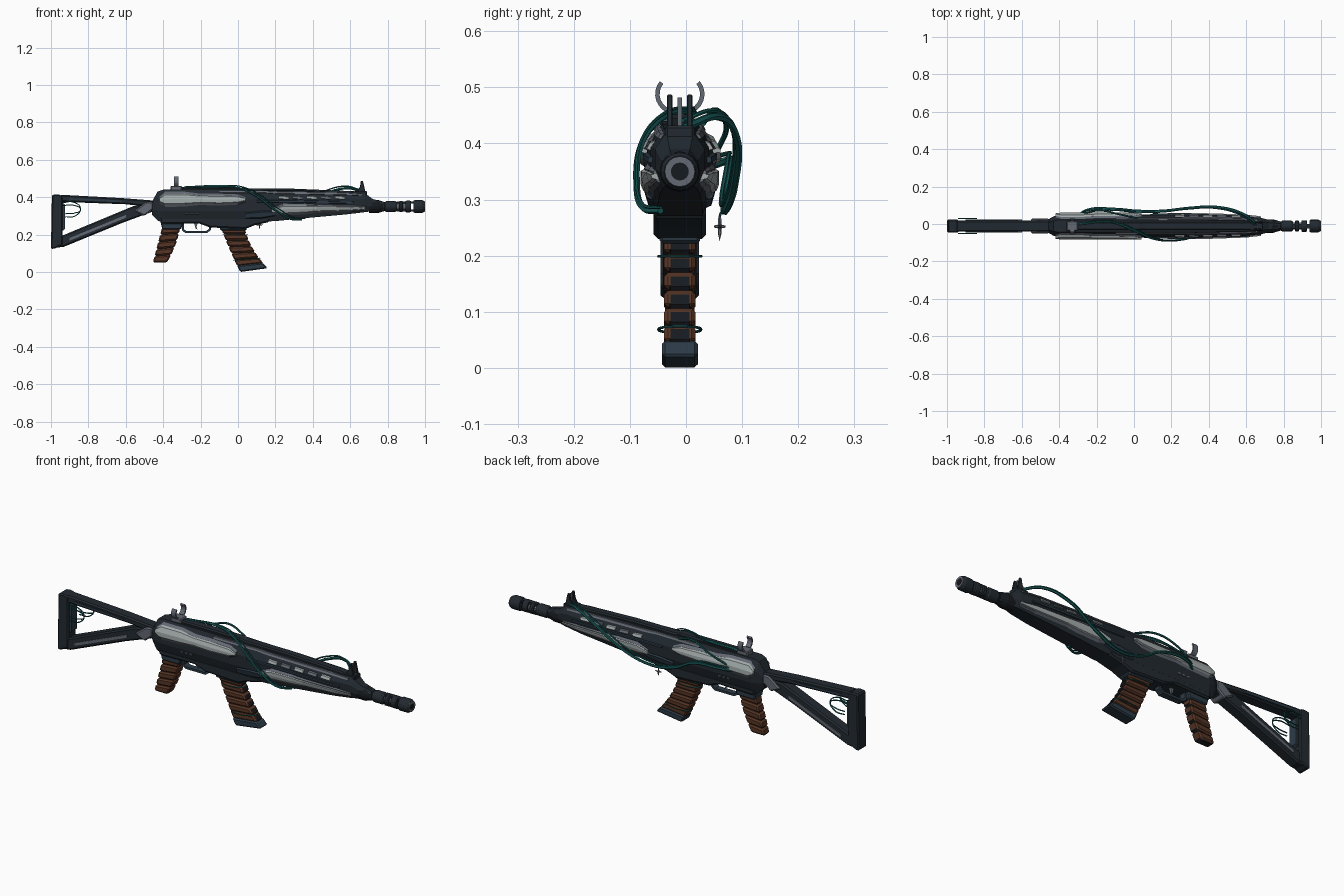
import bpy, bmesh, math

cube = bpy.data.objects.get("Cube")
if cube:
    bpy.data.objects.remove(cube)

CY = -0.011   # mid plane of the body
BZ = 0.35     # barrel axis height


def material(name, rgb):
    m = bpy.data.materials.new(name)
    m.use_nodes = True
    m.diffuse_color = (*rgb, 1)
    m.node_tree.nodes["Principled BSDF"].inputs["Base Color"].default_value = (*rgb, 1)
    return m


DARK = material("dark steel", (0.016, 0.023, 0.030))
BLACK = material("black metal", (0.008, 0.010, 0.013))
BLUE = material("blue steel", (0.025, 0.043, 0.062))
GREY = material("mid grey", (0.125, 0.14, 0.17))
LIGHT = material("pale grey", (0.36, 0.40, 0.40))
BROWN = material("brown wrap", (0.095, 0.036, 0.019))
TEAL = material("teal cable", (0.009, 0.10, 0.098))


def make(name, bm, mat, bevel=0):
    bmesh.ops.recalc_face_normals(bm, faces=bm.faces)
    me = bpy.data.meshes.new(name)
    bm.to_mesh(me)
    bm.free()
    me.materials.append(mat)
    ob = bpy.data.objects.new(name, me)
    bpy.context.collection.objects.link(ob)
    if bevel:
        mod = ob.modifiers.new("bevel", "BEVEL")
        mod.width = bevel
        mod.segments = 1
    return ob


def loft(name, rings, mat, bevel=0, closed=True):
    """Skin a row of equal rings and cap both ends."""
    bm = bmesh.new()
    rows = [[bm.verts.new(p) for p in r] for r in rings]
    n = len(rows[0])
    for a, b in zip(rows, rows[1:]):
        for i in range(n):
            bm.faces.new((a[i], a[(i + 1) % n], b[(i + 1) % n], b[i]))
    if closed:
        bm.faces.new(rows[0])
        bm.faces.new(rows[-1])
    return make(name, bm, mat, bevel)


def prism(name, pts, y0, y1, mat, bevel=0):
    """Side outline in x and z, pushed across y relative to the mid plane."""
    return loft(name, [[(x, CY + y, z) for x, z in pts] for y in (y0, y1)], mat, bevel)


def box(name, x0, x1, y0, y1, z0, z1, mat, bevel=0):
    return prism(name, [(x0, z0), (x1, z0), (x1, z1), (x0, z1)], y0, y1, mat, bevel)


def lathe(name, profile, mat, n=16):
    rings = [[(x, CY + r * math.cos(math.tau * i / n), BZ + r * math.sin(math.tau * i / n))
              for i in range(n)] for x, r in profile]
    return loft(name, rings, mat)


def cable(name, pts, radius, mat=TEAL, cyclic=False):
    cu = bpy.data.curves.new(name, "CURVE")
    cu.dimensions = "3D"
    cu.bevel_depth = radius
    cu.bevel_resolution = 1
    cu.resolution_u = 8
    cu.use_fill_caps = True
    sp = cu.splines.new("BEZIER")
    sp.bezier_points.add(len(pts) - 1)
    sp.use_cyclic_u = cyclic
    for bp, p in zip(sp.bezier_points, pts):
        bp.co = p
        bp.handle_left_type = bp.handle_right_type = "AUTO"
    cu.materials.append(mat)
    ob = bpy.data.objects.new(name, cu)
    bpy.context.collection.objects.link(ob)
    bpy.ops.object.select_all(action="DESELECT")
    ob.select_set(True)
    bpy.context.view_layer.objects.active = ob
    bpy.ops.object.convert(target="MESH")
    bpy.ops.object.shade_smooth_by_angle()


# Main body: x, top, bottom, half width
STATIONS = [(-.46, .375, .305, .035), (-.43, .43, .275, .052), (-.40, .44, .265, .058),
            (.02, .44, .265, .059), (.2, .435, .272, .058), (.33, .435, .285, .058),
            (.58, .428, .308, .052), (.68, .42, .32, .044), (.72, .39, .325, .033), (.78, .375, .328, .025)]


def half(st):
    x, top, bot, w = st
    h = top - bot
    return [(w * .55, top), (w, top - .3 * h), (w, bot + .35 * h), (w * .7, bot)]


rings = []
for st in STATIONS:
    hp = half(st)
    rings.append([(st[0], CY + y, z) for y, z in hp] + [(st[0], CY - y, z) for y, z in reversed(hp)])
loft("body_shell", rings, DARK)


def surface(x, z):
    """Half width of the body at x and z."""
    for a, b in zip(STATIONS, STATIONS[1:]):
        if a[0] <= x <= b[0]:
            f = (x - a[0]) / (b[0] - a[0])
            hp = half([p + (q - p) * f for p, q in zip(a, b)])
            for (y0, z0), (y1, z1) in zip(hp, hp[1:]):
                if z1 <= z <= z0:
                    return y0 + (y1 - y0) * (z0 - z) / (z0 - z1)
            return hp[0][0] if z > hp[0][1] else hp[-1][0]


def plate(name, spans, t, mat):
    """Raised panel that hugs the body on both sides; spans are x, low z, high z."""
    for side, s in (("left", 1), ("right", -1)):
        rows = []
        for i, (x, lo, hi) in enumerate(spans):
            row = []
            for f in (0, .15, .5, .85, 1):
                z = lo + (hi - lo) * f
                lift = t if 0 < f < 1 else 0
                row.append((x, CY + s * (surface(x, z) + lift), z))
            mid = (lo + hi) / 2
            rows.append(row + [(x, CY + s * (surface(x, mid) - .008), mid)])
        loft(f"{name}_{side}", rows, mat)


rear = [(-.42, .375, .395), (-.39, .355, .422), (-.28, .358, .422), (-.2, .366, .412),
        (-.1, .362, .412), (0, .368, .408), (.04, .383, .393)]
plate("receiver_panel", rear, .014, LIGHT)
plate("receiver_panel_rim", [(x, lo - .008, hi + .007) for x, lo, hi in rear], .006, GREY)
fore = [(.18, .32, .335), (.24, .308, .358), (.36, .314, .358), (.42, .322, .354),
        (.6, .328, .352), (.68, .336, .346)]
plate("handguard_panel", fore, .012, LIGHT)
plate("handguard_panel_rim", [(x, lo - .007, hi + .007) for x, lo, hi in fore], .006, GREY)
plate("top_strip", [(-.1, .422, .434), (.15, .422, .434), (.2, .418, .431), (.56, .412, .425), (.66, .408, .418)], .006, GREY)
plate("side_rib", [(.1, .372, .384), (.3, .37, .384), (.62, .365, .377)], .008, BLUE)
plate("lower_plate", [(.04, .285, .315), (.12, .285, .325), (.2, .30, .325)], .008, BLUE)
for i in range(5):
    x = .22 + i * .075
    plate(f"vent_{i}", [(x, .39, .406), (x + .05, .388, .404)], .007, GREY if i % 2 else LIGHT)
for i in range(3):
    x = -.28 + i * .025
    plate(f"marker_{i}", [(x, .308, .318), (x + .015, .308, .318)], .003, GREY)

# Top cover ridge and lower receiver
prism("top_ridge", [(-.36, .435), (-.33, .452), (.03, .452), (.06, .445), (.3, .445), (.62, .432), (.64, .42), (-.36, .42)],
      -.022, .022, DARK, .006)
prism("lower_receiver", [(-.42, .29), (-.41, .255), (-.21, .26), (-.15, .238), (.04, .23), (.09, .25), (.17, .268), (.17, .29)],
      -.047, .047, DARK, .008)
prism("magazine_well", [(-.10, .25), (-.095, .222), (.045, .222), (.05, .25)], -.036, .036, BLUE, .005)
prism("grip_collar", [(-.415, .27), (-.405, .228), (-.305, .228), (-.29, .27)], -.034, .034, BLUE, .005)


# Curved magazine and grip made of wrapped segments
def bend(p, t):
    a, b, c = p
    return tuple(a[k] * (1 - t) * (1 - 2 * t) + 4 * b[k] * t * (1 - t) + c[k] * t * (2 * t - 1) for k in (0, 1))


def wrapped(name, back, front, w, n, end=1.0):
    cut = lambda t0, t1: [bend(back, t0), bend(front, t0), bend(front, t1), bend(back, t1)]
    for i in range(n):
        t0, t1 = end * i / n, end * (i + .93) / n
        prism(f"{name}_wrap_{i}", cut(t0, t1), -w, w, BROWN, .007)
        prism(f"{name}_core_{i}", cut(t0, end * (i + 1) / n), -w + .003, w - .003, BLACK, .008)


MB = [(-.09, .235), (-.045, .12), (.012, .0)]
MF = [(.035, .235), (.08, .125), (.158, .02)]
wrapped("magazine", MB, MF, .028, 6, .88)
prism("magazine_base", [bend(MB, .86), bend(MF, .86), MF[2], MB[2]], -.032, .032, BLUE, .006)
GB = [(-.405, .24), (-.432, .14), (-.455, .05)]
GF = [(-.31, .24), (-.332, .15), (-.38, .05)]
wrapped("grip", GB, GF, .026, 5)
for i, t in enumerate((.16, .74)):
    a, b = bend(MB, t), bend(MF, t)
    cable(f"magazine_tie_{i}", [(a[0] - .004, CY, a[1]), ((a[0] + b[0]) / 2, CY - .038, (a[1] + b[1]) / 2),
                                (b[0] + .004, CY, b[1]), ((a[0] + b[0]) / 2, CY + .038, (a[1] + b[1]) / 2)], .0025, TEAL, True)

# Trigger and guard
guard = [(-.30, .26), (-.30, .222), (-.28, .208), (-.165, .208), (-.145, .225), (-.14, .25)]
inner = [(-.152, .25), (-.156, .23), (-.17, .219), (-.275, .219), (-.289, .228), (-.289, .26)]
prism("trigger_guard", guard + inner, -.016, .016, BLUE)
prism("trigger", [(-.235, .262), (-.215, .262), (-.222, .24), (-.215, .224), (-.228, .235)], -.006, .006, GREY)

# Barrel and muzzle device
lathe("barrel_collar", [(.70, .036), (.745, .036), (.79, .022)], BLACK)
lathe("barrel", [(.75, .019), (.92, .019)], GREY)
lathe("gas_block", [(.785, .024), (.795, .03), (.84, .03), (.85, .024)], DARK)
lathe("muzzle_ring_rear", [(.86, .026), (.865, .03), (.878, .03), (.883, .026)], DARK)
lathe("muzzle_ring_middle", [(.895, .028), (.9, .031), (.92, .031), (.925, .028)], DARK)
lathe("muzzle_front", [(.938, .03), (.945, .034), (.985, .034), (.997, .028)], DARK)
lathe("muzzle_face", [(.99, .027), (1.0, .027)], GREY)
lathe("bore", [(.995, .016), (1.001, .016)], BLACK)
for s in (-1, 1):
    box("muzzle_bar", .85, .95, -.012, .012, BZ + s * .022 - .006, BZ + s * .022 + .006, DARK)

# Front and rear sights
box("front_sight_base", .62, .69, -.026, .026, .405, .432, DARK, .004)
for s in (-1, 1):
    prism("front_sight_ear", [(.635, .425), (.652, .455), (.657, .487), (.668, .487), (.682, .425)],
          s * .018 - .005, s * .018 + .005, DARK, .002)
box("front_sight_post", .655, .665, -.004, .004, .42, .482, GREY)
box("rear_sight_base", -.36, -.30, -.026, .026, .435, .46, GREY, .004)
for s in (-1, 1):
    rows = []
    for i in range(8):
        a = math.radians(-65 + 105 * i / 7)
        rows.append([(x, CY + s * (.008 + r * math.cos(a)), .488 + r * math.sin(a))
                     for x, r in ((-.343, .028), (-.317, .028), (-.317, .036), (-.343, .036))])
    loft("rear_sight_horn", rows, GREY)

# Skeleton stock
prism("butt_plate", [(-1, .125), (-.985, .123), (-.937, .145), (-.937, .405), (-.96, .416), (-.995, .412)],
      -.034, .034, DARK, .006)
prism("stock_top_bar", [(-.95, .413), (-.62, .395), (-.45, .382), (-.45, .345), (-.60, .362), (-.95, .375)],
      -.03, .03, DARK, .007)
prism("stock_strut", [(-.97, .13), (-.93, .135), (-.62, .262), (-.45, .325), (-.45, .365), (-.56, .352), (-.95, .19)],
      -.03, .03, DARK, .007)
prism("stock_hinge", [(-.555, .325), (-.50, .30), (-.455, .335), (-.455, .375), (-.49, .375)], -.04, .04, GREY, .006)
prism("butt_pad", [(-.938, .22), (-.925, .23), (-.925, .36), (-.938, .37)], -.022, .022, BLUE)
for s in (-1, 1):
    prism("strut_stripe", [(-.9, .168), (-.6, .29), (-.6, .305), (-.9, .182)], s * .029, s * .034, GREY)
    prism("top_bar_stripe", [(-.9, .385), (-.62, .372), (-.62, .382), (-.9, .395)], s * .029, s * .034, BLUE)
    y = CY + s * .04
    for k in (0, .016):
        cable("stock_wire", [(-.94, y, .37 - k), (-.88, y, .373 - k), (-.842, y, .34 - k / 2),
                             (-.87, y, .30 + k), (-.925, y, .295 + k)], .003)

# Hanging cables
front = [(-.3, 0, .45), (-.12, .01, .457), (0, -.035, .45), (.1, -.077, .405),
         (.2, -.088, .33), (.28, -.076, .285), (.34, -.045, .28)]
back = [(.66, 0, .43), (.58, .055, .448), (.45, .09, .41), (.3, .086, .325), (.15, .07, .28),
        (.02, .07, .30), (-.1, .08, .36), (-.25, .075, .37), (-.3, .045, .36)]
arch = [(.02, .03, .435), (-.08, .052, .46), (-.18, .072, .43), (-.28, .055, .385)]
cable("front_cable", front, .006)
cable("front_cable_thin", [(x + .02, y, z + .006) for x, y, z in front], .003)
cable("back_cable", back, .007)
cable("back_cable_thin", [(x - .012, y - .006, z + .011) for x, y, z in back], .004)
cable("arch_cable", arch, .005)

# Small star charm
for i, (dx, dy, dz) in enumerate(((.022, .004, .004), (.004, .004, .026), (.004, .012, .004))):
    bm = bmesh.new()
    bmesh.ops.create_icosphere(bm, subdivisions=1, radius=1)
    bmesh.ops.scale(bm, vec=(dx, dy, dz), verts=bm.verts)
    bmesh.ops.translate(bm, vec=(.115, .06, .252), verts=bm.verts)
    make(f"charm_{i}", bm, GREY)
cable("charm_cord", [(.115, .06, .27), (.118, .064, .28), (.12, .067, .287)], .002)
